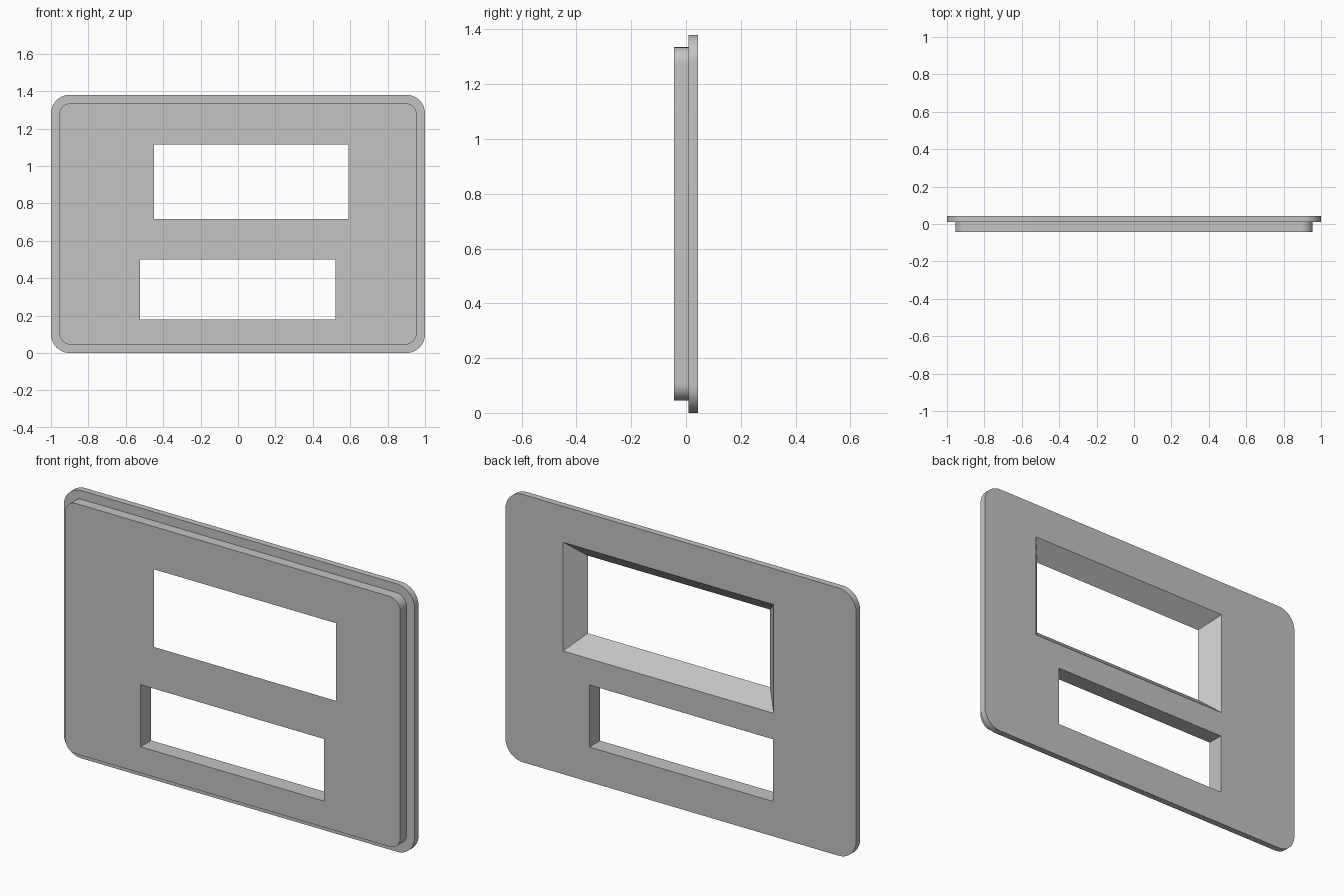
import bpy, bmesh, math

cube = bpy.data.objects.get("Cube")
if cube:
    bpy.data.objects.remove(cube, do_unlink=True)

FRONT, STEP, BACK = -0.043, 0.01, 0.043
MID_Z = 0.69
CORNER_STEPS = 12

grey = bpy.data.materials.new("plain grey")
grey.use_nodes = True
colour = (0.55, 0.55, 0.55, 1)
grey.diffuse_color = colour
grey.node_tree.nodes["Principled BSDF"].inputs["Base Color"].default_value = colour


def rounded_rect(half_w, half_h, radius):
    """Outline of a rounded rectangle centred on the plate."""
    points = []
    for i, (sx, sz) in enumerate([(1, 1), (-1, 1), (-1, -1), (1, -1)]):
        for s in range(CORNER_STEPS + 1):
            a = math.pi / 2 * (i + s / CORNER_STEPS)
            points.append((sx * (half_w - radius) + radius * math.cos(a),
                           MID_Z + sz * (half_h - radius) + radius * math.sin(a)))
    return points


def rect(x0, x1, z0, z1, grow=0):
    """Outline of a window, optionally enlarged on every side."""
    return [(x1 + grow, z1 + grow), (x0 - grow, z1 + grow),
            (x0 - grow, z0 - grow), (x1 + grow, z0 - grow)]


def wall(bm, sections):
    """Skin a stack of outlines; return the edge loops of both ends."""
    rings = [[bm.verts.new((x, y, z)) for x, z in pts] for pts, y in sections]
    for a, b in zip(rings, rings[1:]):
        for i in range(len(a)):
            j = (i + 1) % len(a)
            bm.faces.new((a[i], a[j], b[j], b[i]))
    return [[bm.edges.get((r[i - 1], r[i])) for i in range(len(r))]
            for r in (rings[0], rings[-1])]


bm = bmesh.new()
inner = rounded_rect(0.955, 0.645, 0.06)
outer = rounded_rect(1.0, 0.69, 0.1)
upper = (-0.45, 0.59, 0.715, 1.115)
lower = (-0.525, 0.52, 0.18, 0.5)

# Stepped rim, flared upper window and straight lower window
loops = [
    wall(bm, [(inner, FRONT), (inner, STEP), (outer, STEP), (outer, BACK)]),
    wall(bm, [(rect(*upper), FRONT), (rect(*upper, grow=0.08), BACK)]),
    wall(bm, [(rect(*lower), FRONT), (rect(*lower), BACK)]),
]

# Front and back faces around the windows
for side, direction in ((0, -1), (1, 1)):
    edges = [e for pair in loops for e in pair[side]]
    bmesh.ops.triangle_fill(bm, edges=edges, use_beauty=True, normal=(0, direction, 0))
bmesh.ops.recalc_face_normals(bm, faces=bm.faces[:])

mesh = bpy.data.meshes.new("panel")
bm.to_mesh(mesh)
bm.free()
mesh.materials.append(grey)
panel = bpy.data.objects.new("panel", mesh)
bpy.context.collection.objects.link(panel)

bpy.ops.object.select_all(action="DESELECT")
panel.select_set(True)
bpy.context.view_layer.objects.active = panel
bpy.ops.object.shade_smooth_by_angle(angle=math.radians(30))
